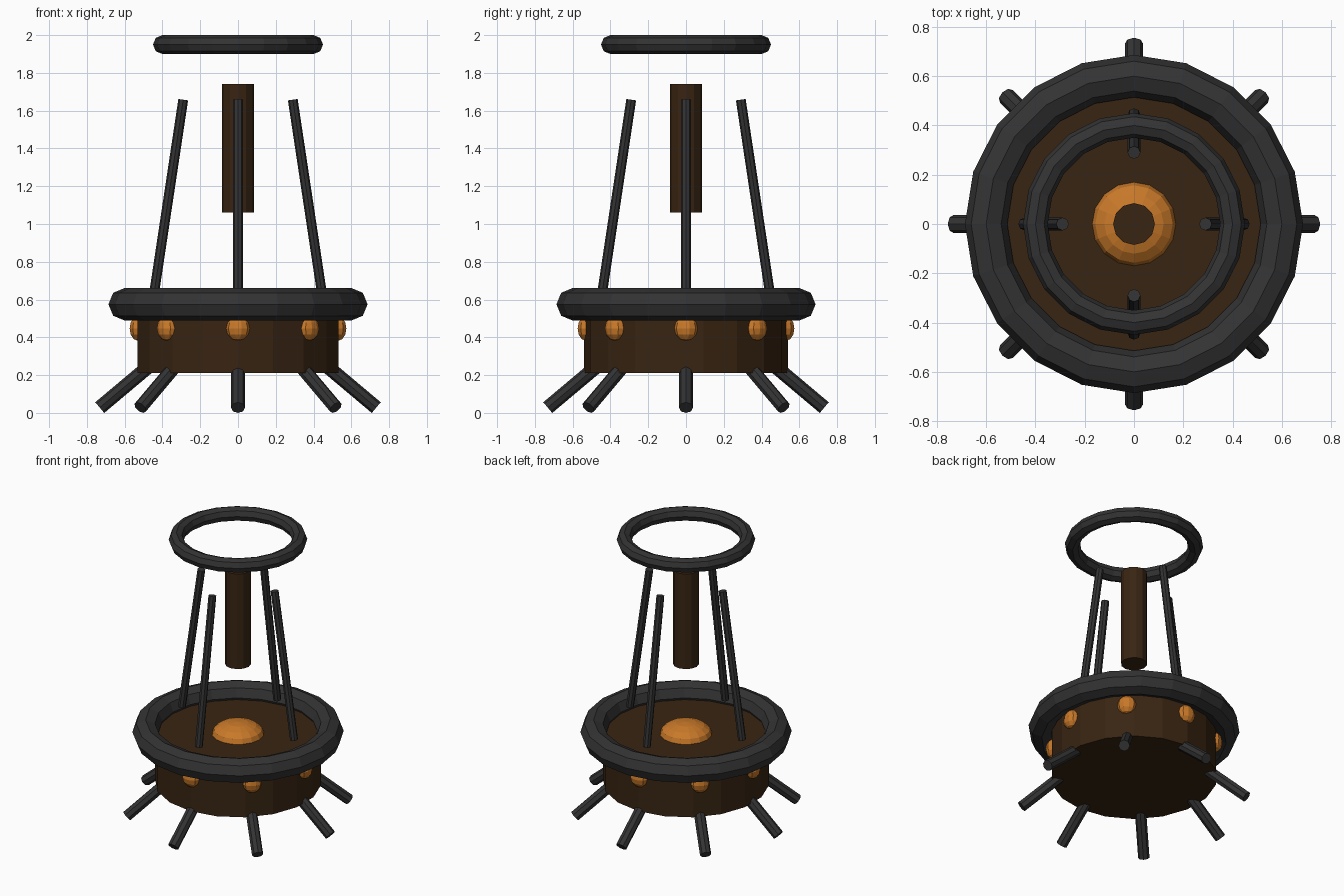
import bpy, math
from mathutils import Vector, Matrix

if "Cube" in bpy.data.objects:
    bpy.data.objects.remove(bpy.data.objects["Cube"])


def mat(name, rgb):
    m = bpy.data.materials.new(name)
    m.diffuse_color = (*rgb, 1)
    m.use_nodes = True
    m.node_tree.nodes["Principled BSDF"].inputs["Base Color"].default_value = m.diffuse_color
    return m


IRON = mat("dark_iron", (0.033, 0.033, 0.034))
WOOD = mat("dark_brown", (0.040, 0.018, 0.006))
AMBER = mat("amber", (0.58, 0.19, 0.022))


def finish(name, m):
    ob = bpy.context.object
    ob.name = name
    ob.data.materials.append(m)
    return ob


def rod(name, a, b, r, sides, m):
    a, b = Vector(a), Vector(b)
    d = b - a
    bpy.ops.mesh.primitive_cylinder_add(vertices=sides, radius=r, depth=d.length)
    ob = finish(name, m)
    ob.matrix_world = Matrix.Translation((a + b) / 2) @ d.to_track_quat('Z', 'Y').to_matrix().to_4x4()
    return ob


def ring(name, R, r, z):
    bpy.ops.mesh.primitive_torus_add(major_segments=20, minor_segments=8,
                                     major_radius=R, minor_radius=r, location=(0, 0, z))
    return finish(name, IRON)


def ball(name, loc, size, segs, rings, turn=0):
    bpy.ops.mesh.primitive_uv_sphere_add(segments=segs, ring_count=rings, radius=1,
                                         location=loc, rotation=(0, 0, turn))
    bpy.context.object.scale = size
    return finish(name, AMBER)


def polar(r, a, z):
    return (r * math.cos(a), r * math.sin(a), z)


# Drum body, rim, glowing dome
rod("body", (0, 0, 0.21), (0, 0, 0.56), 0.54, 18, WOOD)
ring("body_rim", 0.60, 0.086, 0.575)
ball("dome", (0, 0, 0.56), (0.17, 0.17, 0.085), 16, 8)

# Floating post and top ring
rod("post", (0, 0, 1.06), (0, 0, 1.74), 0.085, 12, WOOD)
ring("top_ring", 0.40, 0.05, 1.95)

# Splayed legs and rivets around the body
for i in range(8):
    a = i * math.pi / 4
    rod(f"leg_{i + 1}", polar(0.42, a, 0.29), polar(0.732, a, 0.028), 0.037, 8, IRON)
    ball(f"rivet_{i + 1}", polar(0.53, a, 0.447), (0.046, 0.063, 0.065), 10, 6, a)

# Leaning uprights
for i in range(4):
    a = i * math.pi / 2
    rod(f"upright_{i + 1}", polar(0.444, a, 0.635), polar(0.29, a, 1.658), 0.026, 8, IRON)
